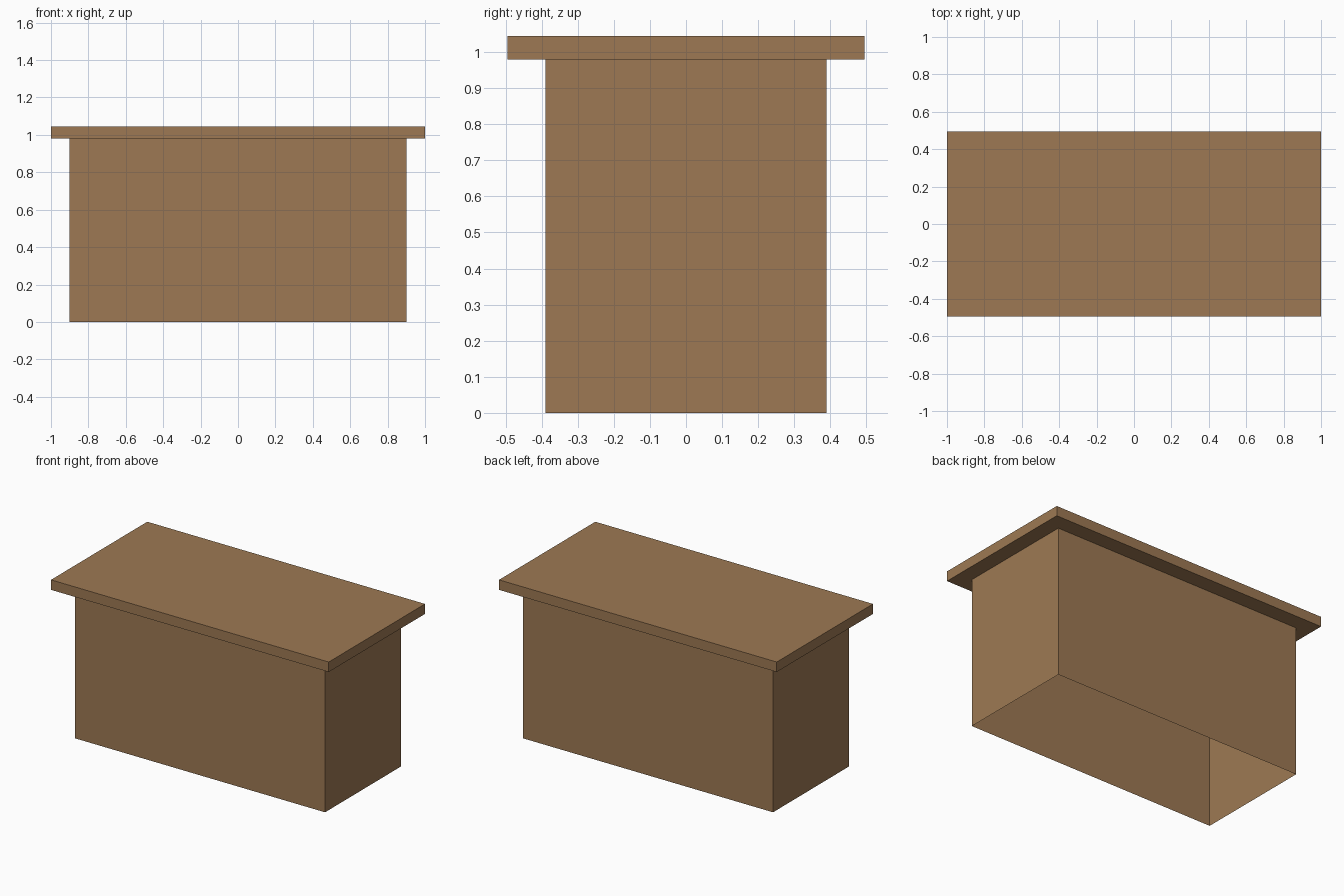
import bpy, bmesh
from mathutils import Matrix

if "Cube" in bpy.data.objects:
    bpy.data.objects.remove(bpy.data.objects["Cube"])

wood = bpy.data.materials.new("brown wood")
wood.diffuse_color = (0.337, 0.191, 0.087, 1)
wood.use_nodes = True
wood.node_tree.nodes["Principled BSDF"].inputs["Base Color"].default_value = wood.diffuse_color


def box(name, size_x, size_y, z0, z1, open_ends=False):
    """Box centred on x and y; open_ends leaves out the top and bottom faces."""
    bm = bmesh.new()
    bmesh.ops.create_cube(bm, size=1, matrix=Matrix.Translation((0, 0, (z0 + z1) / 2))
                          @ Matrix.Diagonal((size_x, size_y, z1 - z0, 1)))
    if open_ends:
        bm.normal_update()
        ends = [f for f in bm.faces if abs(f.normal.z) > 0.5]
        bmesh.ops.delete(bm, geom=ends, context='FACES_ONLY')
    mesh = bpy.data.meshes.new(name)
    bm.to_mesh(mesh)
    bm.free()
    mesh.materials.append(wood)
    obj = bpy.data.objects.new(name, mesh)
    bpy.context.collection.objects.link(obj)
    return obj


# Hollow body of thin panels, open underneath and closed above by the top
box("body_panels", 1.80, 0.78, 0, 0.98, open_ends=True)

# Overhanging counter top
box("counter_top", 2.0, 0.99, 0.98, 1.045)
